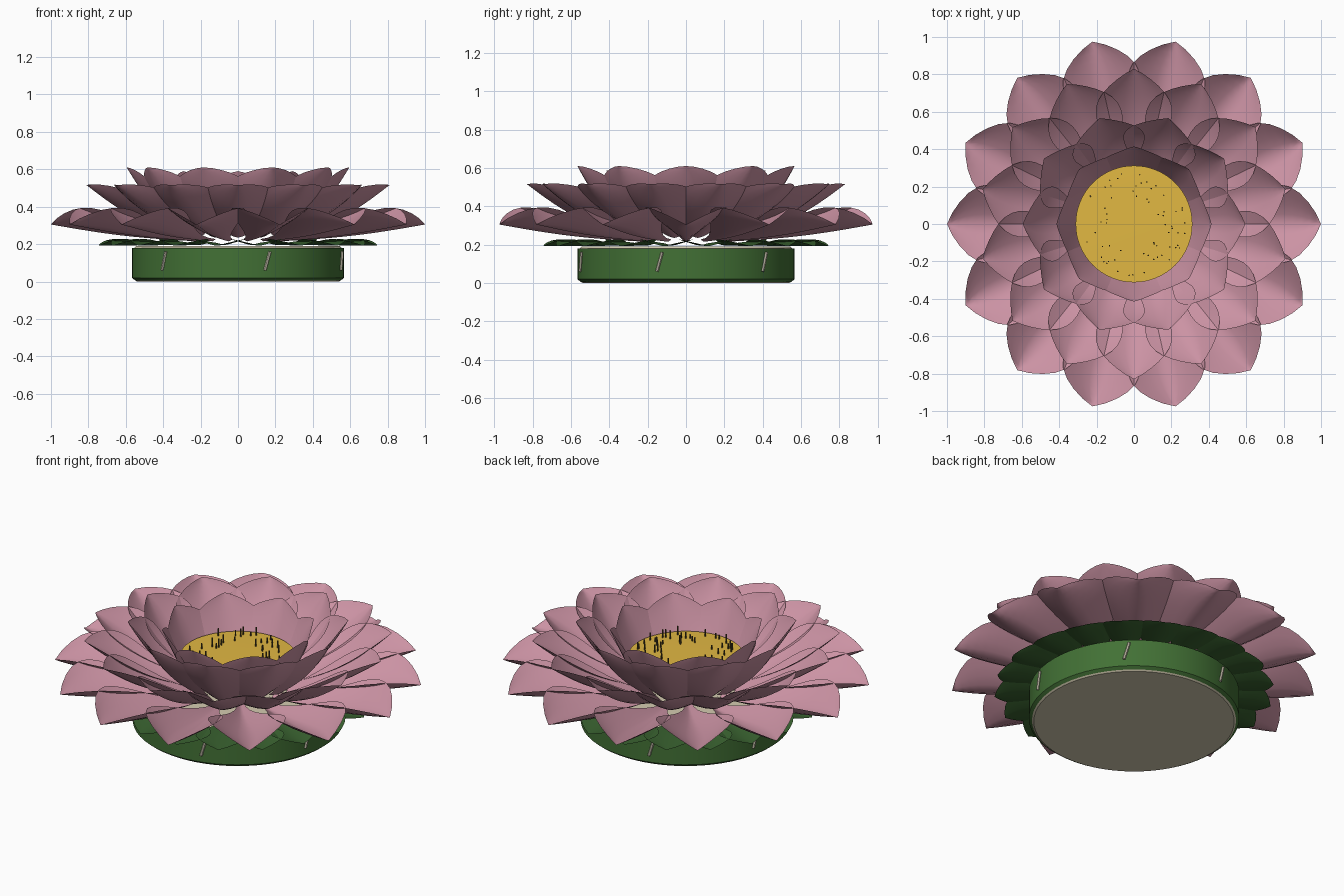
import bpy, bmesh, math, random
from mathutils import Matrix, Vector

if "Cube" in bpy.data.objects:
    bpy.data.objects.remove(bpy.data.objects["Cube"])
random.seed(4)


def material(name, rgb):
    m = bpy.data.materials.new(name)
    m.use_nodes = True
    m.diffuse_color = (*rgb, 1)
    m.node_tree.nodes["Principled BSDF"].inputs["Base Color"].default_value = (*rgb, 1)
    return m


pink = material("petal pink", (0.60, 0.29, 0.37))
band_green = material("leaf band green", (0.055, 0.165, 0.036))
leaf_green = material("dark leaf green", (0.042, 0.125, 0.03))
cream = material("cream foam", (0.66, 0.60, 0.44))
yellow = material("centre yellow", (0.76, 0.48, 0.055))
brown = material("stamen brown", (0.10, 0.07, 0.02))
pin_grey = material("pin grey", (0.60, 0.56, 0.44))


def finish(bm, name, mat, angle=30):
    me = bpy.data.meshes.new(name)
    bm.normal_update()
    bm.to_mesh(me)
    bm.free()
    ob = bpy.data.objects.new(name, me)
    bpy.context.collection.objects.link(ob)
    me.materials.append(mat)
    bpy.ops.object.select_all(action="DESELECT")
    ob.select_set(True)
    bpy.context.view_layer.objects.active = ob
    bpy.ops.object.shade_smooth_by_angle(angle=math.radians(angle))
    return ob


def lathe(name, profile, mat, steps=64):
    """Spin a profile of (radius, height) points around z."""
    bm = bmesh.new()
    vs = [bm.verts.new((r, 0, z)) for r, z in profile]
    es = [bm.edges.new(p) for p in zip(vs, vs[1:])]
    bmesh.ops.spin(bm, geom=vs + es, cent=(0, 0, 0), axis=(0, 0, 1),
                   angle=math.tau, steps=steps, use_duplicate=False)
    bmesh.ops.remove_doubles(bm, verts=bm.verts, dist=1e-4)
    bmesh.ops.recalc_face_normals(bm, faces=bm.faces)
    return finish(bm, name, mat)


def rod(bm, a, b, radius):
    a, b = Vector(a), Vector(b)
    turn = (b - a).to_track_quat("Z", "Y").to_matrix().to_4x4()
    bmesh.ops.create_cone(bm, cap_ends=True, segments=6, radius1=radius, radius2=radius,
                          depth=(b - a).length, matrix=Matrix.Translation((a + b) / 2) @ turn)


def petal_ring(name, count, start, base, tip, width, cup, mat,
               sag=0.0, peak=2.4, foot=0.1, rows=14, cols=8):
    """Ring of cupped pointed petals; base and tip are (radius, height)."""
    bm = bmesh.new()
    (r0, z0), (r1, z1) = base, tip
    slope = math.atan2(z1 - z0, r1 - r0)
    for k in range(count):
        turn = Matrix.Rotation(math.radians(start) + math.tau * k / count, 3, "Z")
        grid = []
        for i in range(rows + 1):
            t = 1 - (1 - i / rows) ** 1.3
            spread = max(math.sin(math.pi * t ** peak), 0) ** 0.8
            half = spread + foot * (1 - t)
            dip = sag * math.sin(math.pi * t)
            row = []
            for j in range(cols + 1):
                s = 2 * j / cols - 1
                lift = cup * half * abs(s) ** 1.4 - dip
                p = Vector((r0 + (r1 - r0) * t - lift * math.sin(slope),
                            s * half * width,
                            z0 + (z1 - z0) * t + lift * math.cos(slope)))
                row.append(bm.verts.new(turn @ p))
            grid.append(row)
        for a, b in zip(grid, grid[1:]):
            for j in range(cols):
                bm.faces.new((a[j], b[j], b[j + 1], a[j + 1]))
    bmesh.ops.remove_doubles(bm, verts=bm.verts, dist=1e-5)
    return finish(bm, name, mat, 40)


# Foam base wrapped in a leaf band
lathe("foam_base", [(0, 0), (0.54, 0), (0.56, 0.015), (0.56, 0.175), (0.545, 0.19), (0, 0.19)], cream)
lathe("leaf_band", [(0.55, 0.006), (0.567, 0.02), (0.567, 0.18)], band_green)

# Slanted pins holding the band
bm = bmesh.new()
for k in range(6):
    a = math.radians(-74 + 60 * k)
    lo, hi = a - 0.025, a + 0.025
    rod(bm, (0.571 * math.cos(lo), 0.571 * math.sin(lo), 0.06),
        (0.571 * math.cos(hi), 0.571 * math.sin(hi), 0.16), 0.008)
finish(bm, "band_pins", pin_grey)

# Leaves under the flower
petal_ring("sepal_leaves", 20, 9, (0.44, 0.196), (0.755, 0.192), 0.125, 0.03, leaf_green,
           peak=1.7, foot=0.35, rows=10, cols=6)

# Petal tiers from the outside in
petal_ring("outer_petals", 14, 0, (0.22, 0.215), (1.0, 0.305), 0.205, 0.12, pink,
           sag=0.015, peak=2.2, foot=0.1)
petal_ring("second_petals", 14, 90, (0.28, 0.235), (0.83, 0.515), 0.185, 0.075, pink,
           sag=0.035, peak=1.6, foot=0.3)
petal_ring("third_petals", 10, 0, (0.27, 0.25), (0.595, 0.61), 0.175, 0.06, pink,
           sag=0.03, peak=1.6, foot=0.4)
petal_ring("inner_petals", 8, 0, (0.29, 0.30), (0.415, 0.59), 0.15, 0.03, pink,
           peak=1.25, foot=0.5)

# Yellow centre
lathe("yellow_centre", [(0, 0.36), (0.30, 0.36), (0.312, 0.37), (0.312, 0.405), (0, 0.41)], yellow)

# Thin stamens scattered over the centre
bm = bmesh.new()
for k in range(64):
    a, r = random.uniform(0, math.tau), 0.28 * random.uniform(0.2, 1) ** 0.5
    x, y = r * math.cos(a), r * math.sin(a)
    rod(bm, (x, y, 0.40), (x, y, random.uniform(0.43, 0.46)), 0.004)
finish(bm, "stamens", brown)
